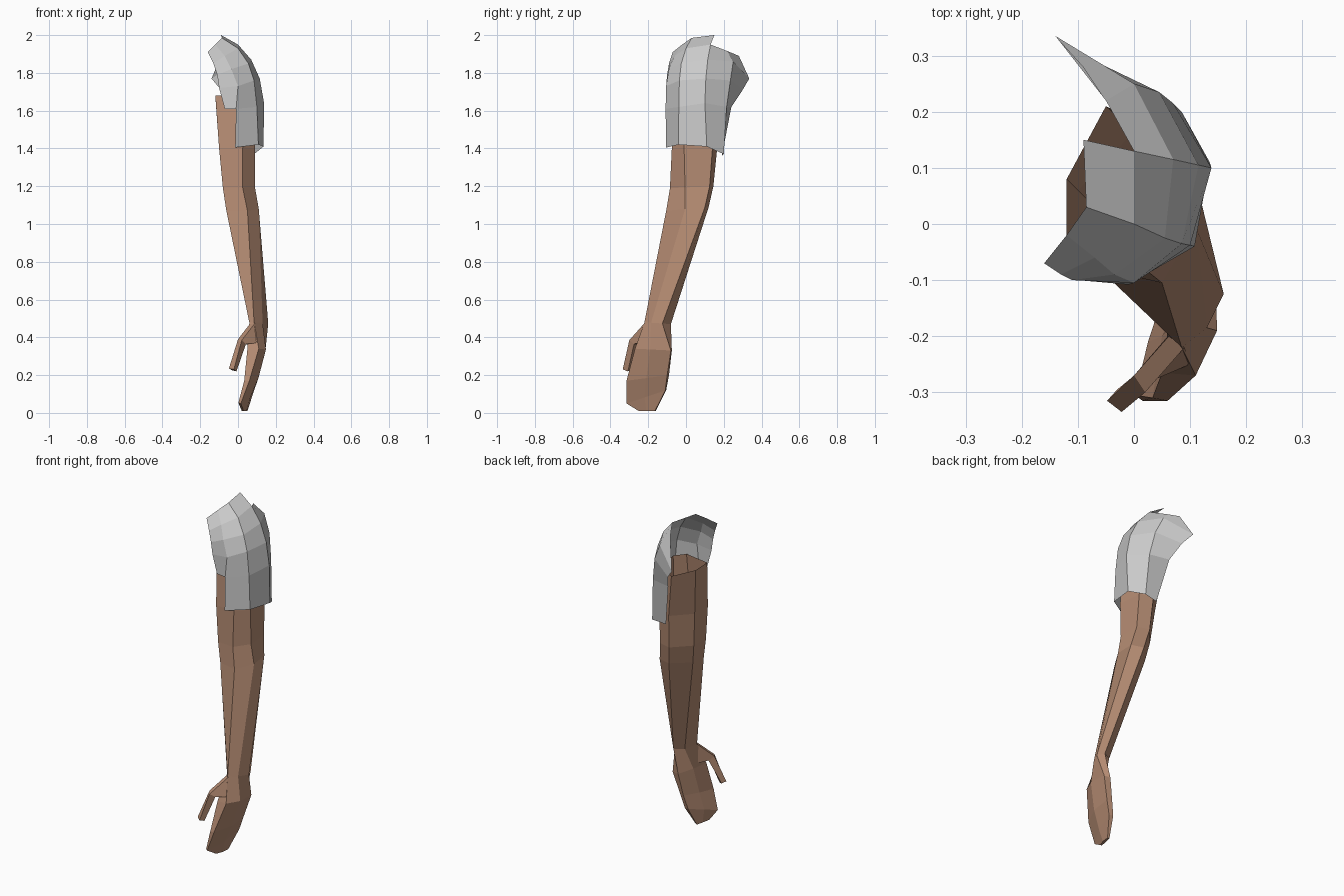
import bpy

skin = bpy.data.materials.new("skin")
skin.diffuse_color = (0.46, 0.26, 0.17, 1)


def make(name, verts, faces, mat=None):
    me = bpy.data.meshes.new(name)
    me.from_pydata(verts, [], faces)
    ob = bpy.data.objects.new(name, me)
    bpy.context.collection.objects.link(ob)
    if mat:
        me.materials.append(mat)
    return ob


def loft(name, rings, mat, cap_end=True):
    """Skin a stack of equal-sized rings, running downwards."""
    n = len(rings[0])
    verts = [v for r in rings for v in r]
    faces = []
    for k in range(len(rings) - 1):
        for i in range(n):
            j = (i + 1) % n
            faces.append((k * n + i, (k + 1) * n + i, (k + 1) * n + j, k * n + j))
    if cap_end:
        b = (len(rings) - 1) * n
        faces.append([b + i for i in reversed(range(n))])
    return make(name, verts, faces, mat)


def ring(zf, zb, pts):
    """Ring of (x, y) points whose height slopes from zf (front) to zb (back)."""
    y0, y1 = min(p[1] for p in pts), max(p[1] for p in pts)
    return [(x, y, zf + (zb - zf) * (y - y0) / (y1 - y0)) for x, y in pts]


# Arm: six-sided rings, front inner, front outer, outer, back outer, back, inner
arm = [
    ring(1.68, 1.67, [(-.12, -.03), (.035, -.055), (.085, 0), (.07, .15), (-.05, .21), (-.12, .08)]),
    ring(1.40, 1.40, [(-.10, -.065), (.025, -.075), (.09, -.01), (.08, .14), (0, .165), (-.1, .06)]),
    ring(1.19, 1.20, [(-.08, -.075), (.025, -.085), (.09, -.005), (.085, .125), (.01, .145), (-.08, .04)]),
    ring(1.07, 1.09, [(-.062, -.08), (.05, -.105), (.11, -.005), (.105, .10), (.03, .12), (-.06, .02)]),
    ring(0.48, 0.47, [(.06, -.19), (.085, -.22), (.13, -.185), (.16, -.125), (.14, -.08), (.085, -.11)]),
]
# Hand: the same six-sided loft flattened into a mitten
hand = [
    ring(.34, .33, [(.05, -.265), (.11, -.27), (.148, -.19), (.145, -.08), (.105, -.075), (.07, -.17)]),
    ring(.17, .20, [(.033, -.31), (.06, -.315), (.108, -.21), (.108, -.1), (.08, -.09), (.05, -.2)]),
    ring(.05, .12, [(.002, -.305), (.015, -.315), (.065, -.22), (.085, -.11), (.06, -.105), (.025, -.21)]),
    ring(.01, .01, [(.02, -.25), (.03, -.25), (.045, -.21), (.05, -.165), (.04, -.16), (.03, -.2)]),
]
loft("arm_and_hand", arm + hand, skin)

# Thumb: four-sided taper from the wrist
loft("thumb", [
    [(.062, -.2, .47), (.09, -.22, .475), (.1, -.25, .37), (.06, -.2, .36)],
    [(.0, -.27, .39), (.02, -.30, .385), (.042, -.275, .365), (.025, -.25, .365)],
    [(-.048, -.315, .235), (-.022, -.335, .23), (-.008, -.308, .22), (-.03, -.295, .225)],
], skin)

# Sleeve: open sheet, columns from the front edge round to the back edge
columns = [
    [(-.16, -.07, 1.91), (-.13, -.09, 1.85), (-.11, -.10, 1.79), (-.10, -.10, 1.72), (-.07, -.10, 1.61), None],
    [(-.12, -.02, 1.95), (-.07, -.06, 1.89), (-.035, -.09, 1.82), (0, -.105, 1.73), (-.01, -.108, 1.61), (-.015, -.105, 1.405)],
    [(-.085, .03, 1.985), (0, 0, 1.93), (.055, -.025, 1.85), (.085, -.035, 1.76), (.10, -.038, 1.62), (.108, -.04, 1.42)],
    [(-.09, .15, 2.0), (0, .13, 1.95), (.07, .115, 1.87), (.115, .105, 1.77), (.138, .10, 1.64), (.135, .11, 1.41)],
    [None, (-.05, .22, 1.915), (0, .25, 1.86), (.045, .235, 1.76), (.07, .215, 1.62), (.085, .20, 1.37)],
    [None, (-.09, .28, 1.89), (-.14, .335, 1.77), (-.09, .30, 1.71), (-.05, .24, 1.62), (0, .19, 1.36)],
]
verts, index = [], {}
for c, col in enumerate(columns):
    for r, p in enumerate(col):
        if p:
            index[c, r] = len(verts)
            verts.append(p)
faces = []
for c in range(len(columns) - 1):
    for r in range(5):
        quad = [(c, r), (c, r + 1), (c + 1, r + 1), (c + 1, r)]
        if all(k in index for k in quad):
            faces.append([index[k] for k in quad])
make("sleeve", verts, faces)
